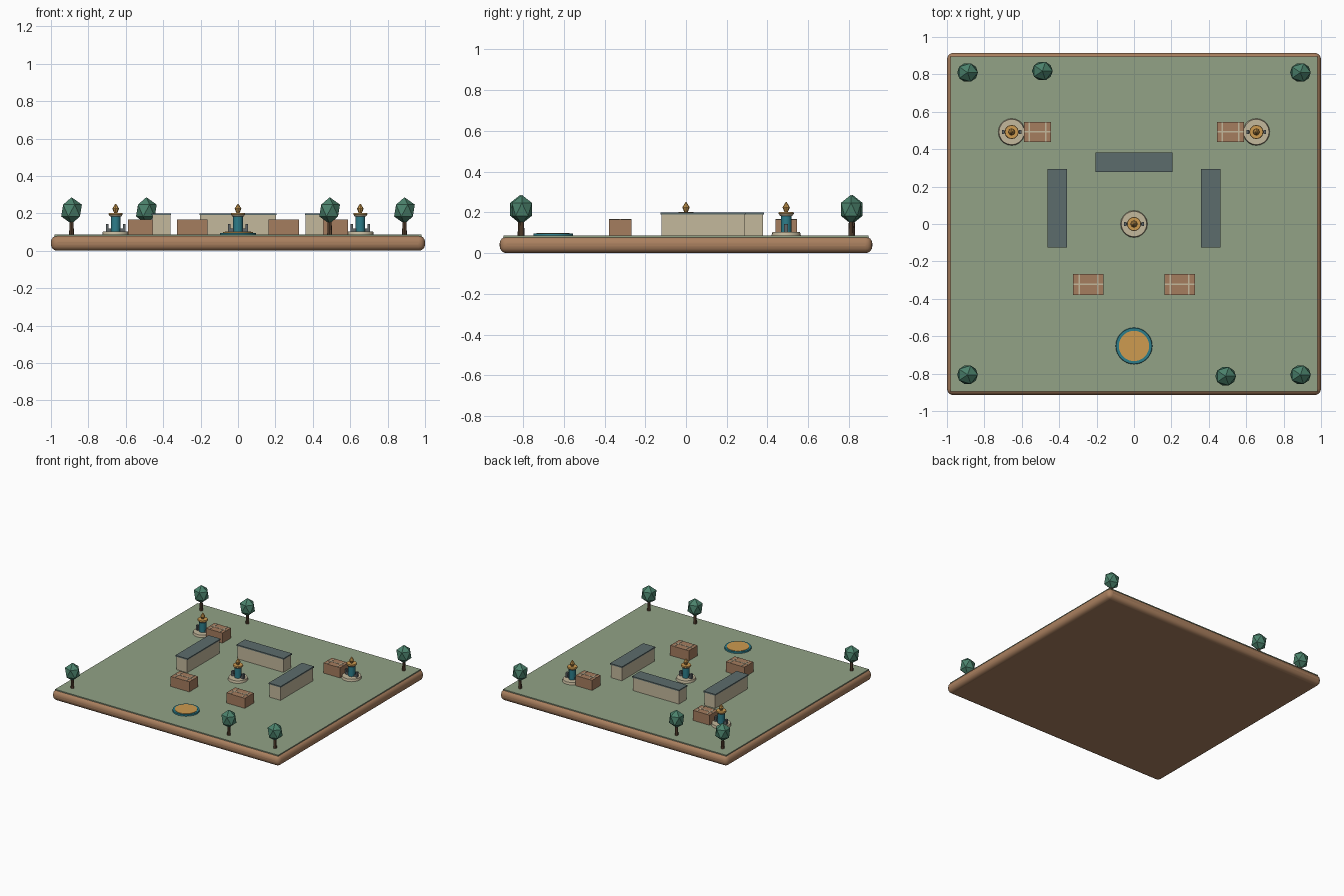
import bpy
import math

if "Cube" in bpy.data.objects:
    bpy.data.objects.remove(bpy.data.objects["Cube"])


def material(name, rgb):
    m = bpy.data.materials.new(name)
    lin = [((c / 255 + 0.055) / 1.055) ** 2.4 for c in rgb]
    m.diffuse_color = (*lin, 1)
    m.use_nodes = True
    m.node_tree.nodes["Principled BSDF"].inputs["Base Color"].default_value = m.diffuse_color
    return m


GREEN = material("lawn green", (146, 162, 134))
BROWN = material("earth brown", (170, 128, 95))
STONE = material("pale stone", (196, 184, 156))
SLATE = material("slate", (92, 108, 108))
WOOD = material("crate wood", (165, 125, 95))
TEAL = material("teal", (45, 125, 138))
GOLD = material("gold", (205, 155, 80))
LEAF = material("leaf green", (75, 130, 108))
BARK = material("bark", (98, 74, 54))
GREY = material("iron grey", (95, 102, 105))
GROUND = 0.086


def finish(name, mat):
    o = bpy.context.object
    o.name = name
    o.data.materials.append(mat)
    return o


def box(name, mat, x0, x1, y0, y1, z0, z1):
    bpy.ops.mesh.primitive_cube_add(size=1, location=((x0 + x1) / 2, (y0 + y1) / 2, (z0 + z1) / 2))
    o = finish(name, mat)
    o.scale = (x1 - x0, y1 - y0, z1 - z0)
    bpy.ops.object.transform_apply(location=False, rotation=False)
    return o


def cone(name, mat, x, y, z0, z1, r0, r1, n=16):
    bpy.ops.mesh.primitive_cone_add(vertices=n, radius1=r0, radius2=r1, depth=z1 - z0,
                                    location=(x, y, (z0 + z1) / 2))
    o = finish(name, mat)
    if n >= 12:
        bpy.ops.object.shade_smooth_by_angle(angle=math.radians(35))
    return o


# Rounded earth slab with a lawn on top
base = box("earth_base", BROWN, -1, 1, -0.915, 0.915, 0, 0.081)
bev = base.modifiers.new("round", 'BEVEL')
bev.width = 0.034
bev.segments = 4
bpy.ops.object.shade_smooth_by_angle(angle=math.radians(40))
box("lawn", GREEN, -0.98, 0.98, -0.895, 0.895, 0.07, GROUND)


# Stone halls with overhanging slate roofs
def hall(name, x0, x1, y0, y1):
    e = 0.005
    box(name + "_walls", STONE, x0 + e, x1 - e, y0 + e, y1 - e, GROUND, 0.19)
    box(name + "_roof", SLATE, x0, x1, y0, y1, 0.19, 0.2)


hall("back_hall", -0.207, 0.207, 0.277, 0.382)
for side, s in (("left", -1), ("right", 1)):
    hall(side + "_hall", *sorted((s * 0.357, s * 0.463)), -0.125, 0.293)


# Crates with pale straps over the lid
def crate(name, cx, cy, w, d, strap):
    top = 0.166
    box(name, WOOD, cx - w / 2, cx + w / 2, cy - d / 2, cy + d / 2, GROUND, top)
    box(name + "_long_strap", STONE, cx - w / 2, cx + w / 2, cy - 0.004, cy + 0.004, top, top + 0.002)
    for s in (-1, 1):
        x = cx + s * strap
        box(name + "_cross_strap", STONE, x - 0.004, x + 0.004, cy - d / 2, cy + d / 2, top, top + 0.002)


for side, s in (("left", -1), ("right", 1)):
    crate(side + "_front_crate", s * 0.244, -0.323, 0.163, 0.112, 0.05)
    crate(side + "_back_crate", s * 0.516, 0.492, 0.146, 0.107, 0.044)


# Lantern shrines: plinth, teal column, gold cap and flame, side posts
def shrine(name, x, y):
    cone(name + "_plinth", STONE, x, y, GROUND, 0.104, 0.072, 0.068, 20)
    cone(name + "_column", TEAL, x, y, 0.104, 0.185, 0.026, 0.026, 12)
    cone(name + "_collar", STONE, x, y, 0.183, 0.194, 0.03, 0.038, 12)
    cone(name + "_cap", GOLD, x, y, 0.194, 0.203, 0.038, 0.036, 12)
    cone(name + "_flame_base", GOLD, x, y, 0.203, 0.225, 0.009, 0.018, 8)
    cone(name + "_flame_tip", GOLD, x, y, 0.225, 0.25, 0.018, 0.003, 8)
    for s in (-1, 1):
        px = x + s * 0.046
        box(name + "_post", GREY, px - 0.007, px + 0.007, y - 0.01, y + 0.01, 0.1, 0.142)
        px = x + s * 0.034
        box(name + "_bracket", GREY, px - 0.012, px + 0.012, y - 0.006, y + 0.006, 0.104, 0.12)


shrine("centre_shrine", 0, 0)
shrine("left_shrine", -0.654, 0.492)
shrine("right_shrine", 0.654, 0.492)

# Round dais with a teal rim
cone("dais_rim", TEAL, 0, -0.652, GROUND, 0.096, 0.098, 0.096, 32)
cone("dais_floor", GOLD, 0, -0.652, 0.09, 0.099, 0.081, 0.081, 32)

# Low-poly trees
for x, y in ((-0.89, -0.806), (0.89, -0.806), (-0.89, 0.81), (0.89, 0.81), (-0.49, 0.818), (0.49, -0.814)):
    cone("tree_trunk", BARK, x, y, GROUND, 0.17, 0.013, 0.01, 8)
    bpy.ops.mesh.primitive_ico_sphere_add(subdivisions=1, radius=1, location=(x, y, 0.215))
    crown = finish("tree_crown", LEAF)
    crown.scale = (0.062, 0.058, 0.071)
